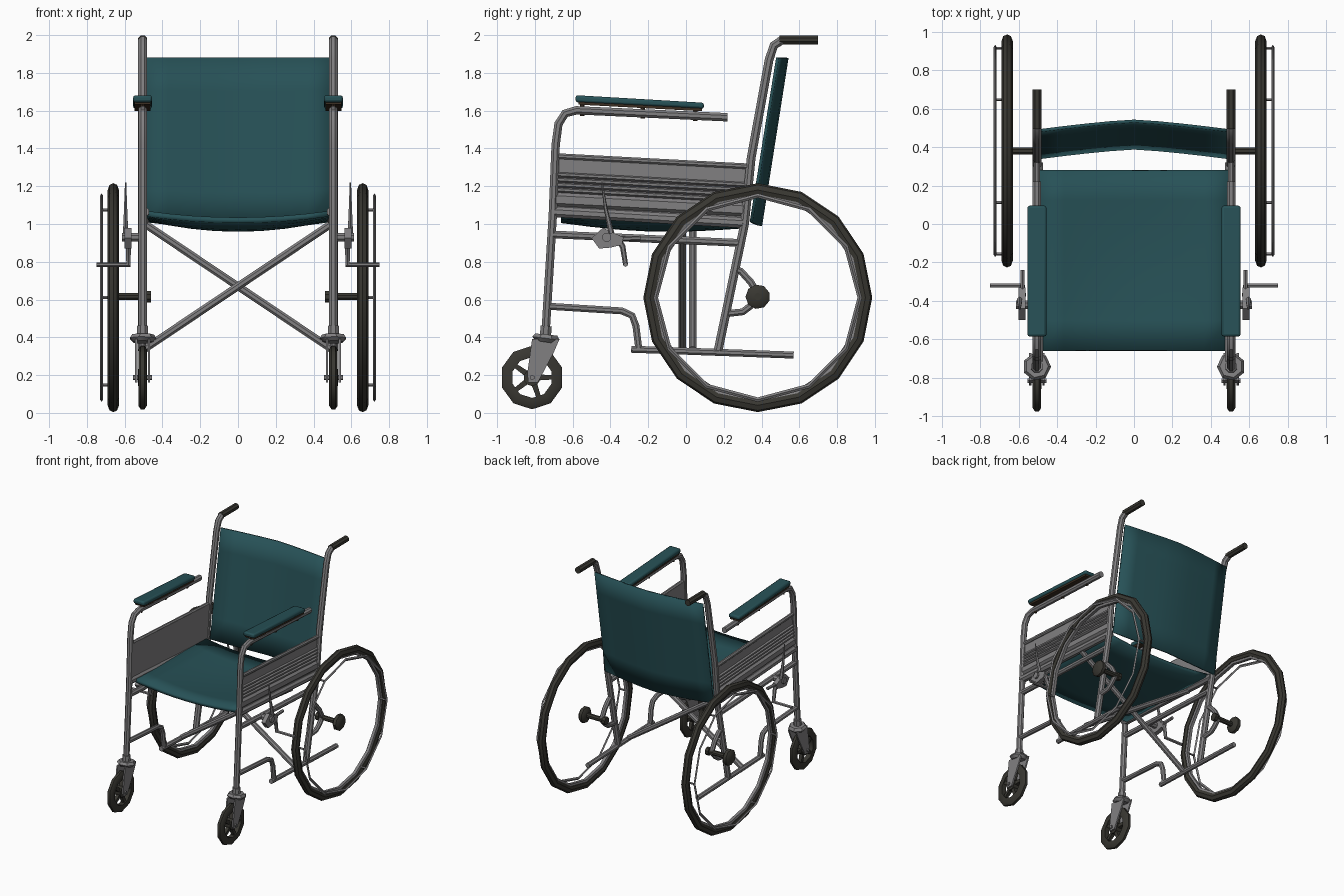
import bpy, bmesh, math
from mathutils import Vector

if "Cube" in bpy.data.objects:
    bpy.data.objects.remove(bpy.data.objects["Cube"])


def material(name, rgb):
    m = bpy.data.materials.new(name)
    m.diffuse_color = (*rgb, 1)
    m.use_nodes = True
    m.node_tree.nodes["Principled BSDF"].inputs["Base Color"].default_value = m.diffuse_color
    return m


METAL = material("grey metal", (0.22, 0.215, 0.22))
TEAL = material("teal vinyl", (0.02, 0.082, 0.094))
RUBBER = material("dark rubber", (0.04, 0.038, 0.031))
BROWN = material("brown board", (0.045, 0.028, 0.016))


def finish(name, bm, mat, mirror=True, angle=40):
    bmesh.ops.recalc_face_normals(bm, faces=bm.faces)
    me = bpy.data.meshes.new(name)
    bm.to_mesh(me)
    bm.free()
    me.materials.append(mat)
    me.polygons.foreach_set("use_smooth", [True] * len(me.polygons))
    me.set_sharp_from_angle(angle=math.radians(angle))
    ob = bpy.data.objects.new(name, me)
    bpy.context.collection.objects.link(ob)
    if mirror:
        mod = ob.modifiers.new("mirror", "MIRROR")
        mod.use_mirror_merge = False
    return ob


def tube(name, pts, r, mat=METAL, sides=8, mirror=True):
    """Sweep a circle along a path; r is one radius or one per point."""
    pts = [Vector(p) for p in pts]
    radii = r if isinstance(r, list) else [r] * len(pts)
    bm = bmesh.new()
    rings = []
    for i, p in enumerate(pts):
        a = (p - pts[i - 1]).normalized() if i else Vector()
        b = (pts[i + 1] - p).normalized() if i < len(pts) - 1 else Vector()
        t = (a + b).normalized()
        ref = Vector((1, 0, 0)) if abs(t.x) < 0.5 else Vector((0, 1, 0))
        n = (ref - t * ref.dot(t)).normalized()
        c = t.cross(n)
        rings.append([bm.verts.new(p + radii[i] * (n * math.cos(k) + c * math.sin(k)))
                      for k in (math.tau * (j + 0.5) / sides for j in range(sides))])
    for u, v in zip(rings, rings[1:]):
        for j in range(sides):
            k = (j + 1) % sides
            bm.faces.new((u[j], u[k], v[k], v[j]))
    bm.faces.new(rings[0])
    bm.faces.new(rings[-1])
    return finish(name, bm, mat, mirror)


def side_path(x, yz):
    return [(x, y, z) for y, z in yz]


def ring(name, centre, profile, n, mat, angle=40):
    """Lathe a closed (x, radius) profile around an axis along x."""
    bm = bmesh.new()
    cx, cy, cz = centre
    loops = []
    for i in range(n):
        a = math.tau * i / n
        loops.append([bm.verts.new((cx + x, cy + r * math.sin(a), cz - r * math.cos(a)))
                      for x, r in profile])
    m = len(profile)
    for i in range(n):
        u, v = loops[i], loops[(i + 1) % n]
        for j in range(m):
            k = (j + 1) % m
            bm.faces.new((u[j], u[k], v[k], v[j]))
    return finish(name, bm, mat, angle=angle)


def prism(name, yz, x0, x1, mat=METAL):
    """Extrude a side outline from x0 to x1."""
    bm = bmesh.new()
    f = bm.faces.new([bm.verts.new((x0, y, z)) for y, z in yz])
    g = bmesh.ops.extrude_face_region(bm, geom=[f])["geom"]
    bmesh.ops.translate(bm, vec=(x1 - x0, 0, 0),
                        verts=[v for v in g if isinstance(v, bmesh.types.BMVert)])
    return finish(name, bm, mat, angle=30)


def sheet(name, func, nu, nv, thick, offset):
    """Fabric panel: func(u, v) with u in -1..1 and v in 0..1."""
    bm = bmesh.new()
    g = [[bm.verts.new(func(2 * i / nu - 1, j / nv)) for i in range(nu + 1)]
         for j in range(nv + 1)]
    for j in range(nv):
        for i in range(nu):
            bm.faces.new((g[j][i], g[j][i + 1], g[j + 1][i + 1], g[j + 1][i]))
    ob = finish(name, bm, TEAL, mirror=False, angle=50)
    mod = ob.modifiers.new("thickness", "SOLIDIFY")
    mod.thickness, mod.offset = thick, offset


X = 0.505  # side frame plane

# Seat and backrest slings
sheet("seat", lambda u, v: (0.49 * u, -0.66 + 0.94 * v,
      1.055 - 0.03 * v - (0.035 + 0.03 * math.sin(math.pi * v)) * (1 - u * u)), 8, 6, 0.03, 0)
sheet("backrest", lambda u, v: (0.495 * u, 0.345 + 0.14 * v + 0.05 * (1 - abs(u) ** 1.3),
      1.01 + 0.87 * v - 0.02 * (1 - v) * (1 - u * u)), 8, 5, 0.016, 0)

# Side frame tubes
tube("front_post_and_arm", side_path(X, [(-0.745, 0.40), (-0.705, 1.05), (-0.69, 1.42),
     (-0.675, 1.53), (-0.64, 1.585), (-0.58, 1.602), (0.22, 1.565)]), 0.024)
tube("back_post", side_path(X, [(0.17, 0.33), (0.31, 1.0), (0.345, 1.35), (0.44, 1.87),
     (0.465, 1.945), (0.51, 1.975)]), 0.025)
tube("push_handle", side_path(X, [(0.495, 1.975), (0.70, 1.975)]), 0.026, RUBBER)
tube("middle_rail", side_path(X, [(-0.715, 0.945), (0.285, 0.90)]), 0.022)
tube("seat_rail", side_path(X - 0.005, [(-0.715, 1.065), (0.32, 1.005)]), 0.03)
tube("front_lower_rail", side_path(X, [(-0.735, 0.565), (-0.34, 0.54), (-0.285, 0.515),
     (-0.265, 0.46), (-0.25, 0.34)]), 0.02)
tube("bottom_rail", side_path(X, [(-0.29, 0.337), (0.57, 0.306)]), 0.02)
tube("panel_top_rail", side_path(X, [(-0.69, 1.36), (0.34, 1.305)]), 0.016)

# Folding cross bars
for name, s, y in (("cross_bar_front", 1, -0.02), ("cross_bar_rear", -1, 0.035)):
    tube(name, [(-0.50 * s, y, 0.335), (0.50 * s, y, 1.005)], 0.022, mirror=False)

# Ribbed side panels, sloping down to the rear
profile = [(0.488, 0), (0.505, 0), (0.505, 0.09)]
for i in range(4):
    z = 0.09 + 0.027 * i
    profile += [(0.518, z + 0.006), (0.518, z + 0.018), (0.503, z + 0.027)]
profile += [(0.522, 0.215), (0.522, 0.255), (0.505, 0.27), (0.505, 0.32), (0.488, 0.32)]
bm = bmesh.new()
ends = [[bm.verts.new((x, y, top - d)) for x, d in profile]
        for y, top in ((-0.69, 1.365), (0.325, 1.31))]
for j in range(len(profile)):
    k = (j + 1) % len(profile)
    bm.faces.new((ends[0][j], ends[0][k], ends[1][k], ends[1][j]))
for e in ends:
    bm.faces.new(e)
finish("side_panel", bm, METAL, angle=30)

# Armrest pads with board and screws
prism("armrest_board", [(-0.57, 1.632), (0.085, 1.597), (0.085, 1.612), (-0.57, 1.648)],
      0.462, 0.548, BROWN)
pad = prism("armrest_pad", [(-0.585, 1.645), (0.095, 1.61), (0.095, 1.642), (-0.585, 1.682)],
            0.455, 0.555, TEAL)
bev = pad.modifiers.new("soft edge", "BEVEL")
bev.width, bev.segments = 0.012, 2
for i, y in enumerate((-0.55, -0.23, 0.05)):
    z = 1.603 - 0.045 * (y + 0.58)
    tube(f"armrest_screw_{i}", [(X, y, z - 0.03), (X, y, z + 0.04)], 0.012, BROWN, 6)

# Rear wheels: tyre, rim, hand rim and hub
WHEEL = (0.66, 0.38, 0.61)
ring("rear_tyre", WHEEL, [(-0.03, 0.57), (-0.02, 0.597), (0, 0.606), (0.02, 0.597), (0.03, 0.57),
     (0.022, 0.548), (-0.022, 0.548)], 16, RUBBER)
ring("rear_rim", WHEEL, [(-0.018, 0.552), (0.018, 0.552), (0.012, 0.532), (-0.012, 0.532)],
     16, METAL)
ring("hand_rim", (0.722, 0.38, 0.61), [(-0.008, 0.54), (0, 0.552), (0.008, 0.54), (0, 0.528)],
     12, METAL)
for i in range(6):
    a = math.tau * (i + 0.5) / 6
    y, z = 0.38 + 0.535 * math.sin(a), 0.61 - 0.535 * math.cos(a)
    tube(f"hand_rim_strut_{i}", [(0.66, y, z), (0.722, y, z)], 0.008, METAL, 5)
tube("rear_axle", [(0.485, 0.38, 0.615), (0.69, 0.38, 0.615)], 0.02, RUBBER)
tube("axle_cap", [(0.46, 0.38, 0.615), (0.488, 0.38, 0.615)], 0.032, RUBBER)
tube("rear_hub", [(0.635, 0.38, 0.615), (0.65, 0.38, 0.615), (0.675, 0.38, 0.615),
     (0.69, 0.38, 0.615)], [0.045, 0.065, 0.065, 0.045], RUBBER, 9)

# Axle brackets
tube("axle_bracket_upper", side_path(X, [(0.255, 0.76), (0.29, 0.75), (0.345, 0.69),
     (0.38, 0.625)]), 0.02)
tube("axle_bracket_lower", side_path(X, [(0.21, 0.525), (0.30, 0.535), (0.34, 0.565),
     (0.38, 0.61)]), 0.02)

# Front casters
C = (X, -0.815, 0.187)
ring("caster_tyre", C, [(-0.022, 0.15), (-0.01, 0.168), (0.01, 0.168), (0.022, 0.15),
     (0.02, 0.108), (-0.02, 0.108)], 10, RUBBER)
tube("caster_hub", [(X - 0.024, *C[1:]), (X + 0.024, *C[1:])], 0.045, RUBBER, 10)
for i in range(5):
    a = math.tau * i / 5 + 0.3
    d = (math.sin(a), math.cos(a))
    tube(f"caster_spoke_{i}", side_path(X, [(C[1] + r * d[0], C[2] + r * d[1])
         for r in (0.03, 0.125)]), [0.022, 0.016], RUBBER, 4)
tube("caster_axle", [(X - 0.05, *C[1:]), (X + 0.05, *C[1:])], 0.014, METAL, 6)
for name, s in (("inner", -1), ("outer", 1)):
    prism(f"caster_fork_{name}", [(-0.815, 0.39), (-0.67, 0.39), (-0.70, 0.32), (-0.785, 0.16),
          (-0.835, 0.16), (-0.84, 0.21)], X + s * 0.028, X + s * 0.04)
tube("caster_crown", side_path(X, [(-0.745, 0.375), (-0.742, 0.395), (-0.740, 0.415)]),
     [0.055, 0.074, 0.06], METAL, 7)
tube("caster_stem", side_path(X, [(-0.745, 0.40), (-0.74, 0.46)]), 0.032)

# Parking brake: clamp, shoe, lever and peg
prism("brake_clamp", [(-0.50, 0.925), (-0.44, 0.98), (-0.40, 0.96), (-0.33, 0.93), (-0.34, 0.89),
      (-0.40, 0.875), (-0.46, 0.87)], 0.565, 0.60)
tube("brake_mount", [(0.50, -0.42, 0.93), (0.615, -0.42, 0.93)], 0.025)
tube("brake_lever", side_path(0.595, [(-0.445, 1.22), (-0.425, 1.08), (-0.395, 0.95)]),
     [0.004, 0.010, 0.016], METAL, 6)
tube("brake_shoe_arm", side_path(0.58, [(-0.37, 0.93), (-0.335, 0.88), (-0.32, 0.785)]),
     [0.02, 0.015, 0.013], METAL, 6)
tube("brake_link", side_path(0.58, [(-0.38, 0.92), (-0.24, 0.925)]), 0.013, METAL, 6)
tube("brake_peg", [(0.57, -0.32, 0.785), (0.75, -0.32, 0.785)], 0.012, METAL, 6)
